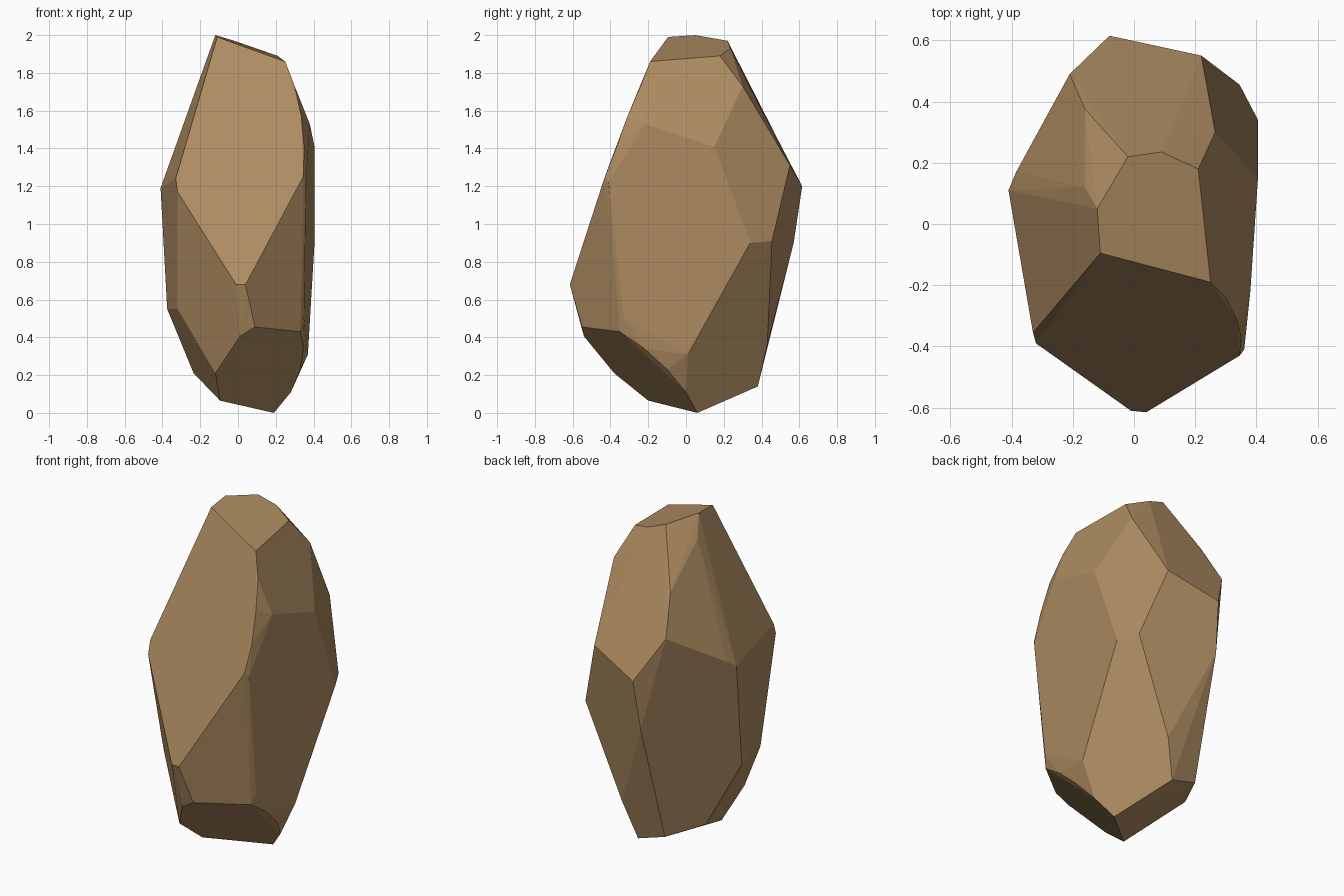
import bpy, bmesh, math

# Corner points of the chiselled boulder, grouped by the side they bound
crown = [(-.11, -.095, 1.99), (.25, -.19, 1.86), (.21, .18, 1.89),
         (.09, .235, 1.93), (-.02, .22, 1.97), (-.12, .05, 2.0)]
front = [(.30, -.24, 1.73), (.335, -.31, 1.57), (.35, -.37, 1.40), (.345, -.43, 1.25),
         (.04, -.615, .68), (-.01, -.61, .68), (-.32, -.39, 1.17), (-.33, -.355, 1.24)]
base = [(.09, -.55, .455), (.33, -.35, .43), (.345, -.22, .34), (.33, -.10, .23),
        (.28, 0, .11), (.19, .06, 0), (-.095, -.20, .065), (-.12, -.38, .21), (.01, -.54, .405)]
left = [(-.32, -.245, .55), (-.41, .11, 1.19), (-.385, .17, 1.23), (-.16, .12, 1.88),
        (-.375, .01, .55), (-.235, .15, .21)]
back = [(-.16, .375, 1.66), (-.21, .49, 1.44), (-.08, .615, 1.2), (.22, .55, 1.31),
        (-.10, .57, .90), (.345, .455, .91), (.12, .43, .36), (.05, .38, .14), (-.12, .37, .19)]
right = [(.265, .30, 1.73), (.405, .15, 1.41), (.38, -.22, 1.53), (.405, .34, .90),
         (.36, -.41, 1.22), (.35, -.33, .50), (.37, .01, .31)]

# Wrap the corners in a convex skin and merge near-coplanar triangles into facets
bm = bmesh.new()
for group in (crown, front, base, left, back, right):
    for p in group:
        bm.verts.new(p)
hull = bmesh.ops.convex_hull(bm, input=bm.verts[:])
bmesh.ops.delete(bm, geom=[v for v in bm.verts if not v.link_faces], context='VERTS')
bmesh.ops.dissolve_limit(bm, angle_limit=math.radians(6), verts=bm.verts[:], edges=bm.edges[:])
bmesh.ops.recalc_face_normals(bm, faces=bm.faces[:])

mesh = bpy.data.meshes.new("boulder")
bm.to_mesh(mesh)
bm.free()
boulder = bpy.data.objects.new("boulder", mesh)
bpy.context.collection.objects.link(boulder)

# Single sandy brown stone colour, flat shaded
stone = bpy.data.materials.new("sandy_brown_stone")
stone.diffuse_color = (.42, .26, .12, 1)
mesh.materials.append(stone)
